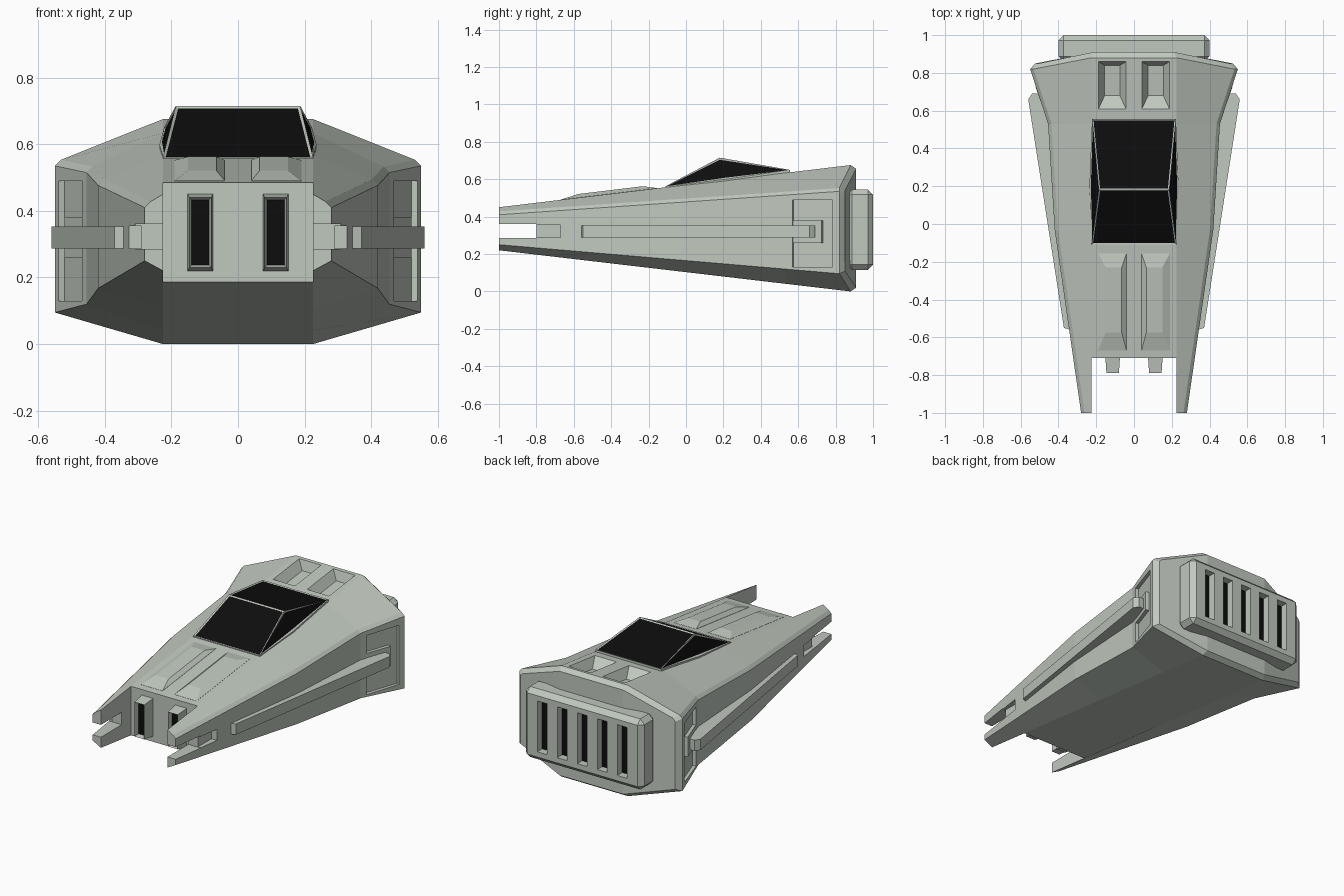
import bpy, bmesh

if "Cube" in bpy.data.objects:
    bpy.data.objects.remove(bpy.data.objects["Cube"])

def material(name, col):
    m = bpy.data.materials.new(name)
    m.diffuse_color = (*col, 1)
    m.use_nodes = True
    m.node_tree.nodes["Principled BSDF"].inputs["Base Color"].default_value = m.diffuse_color
    return m

GREY = material("grey_green_paint", (0.53, 0.58, 0.52))
BLACK = material("black_glass", (0.004, 0.004, 0.004))

def finish(name, bm, mat=GREY):
    bmesh.ops.recalc_face_normals(bm, faces=bm.faces[:])
    me = bpy.data.meshes.new(name)
    bm.to_mesh(me)
    bm.free()
    me.materials.append(mat)
    me.materials.append(BLACK)
    ob = bpy.data.objects.new(name, me)
    bpy.context.collection.objects.link(ob)
    return ob

def loft_bm(loops, caps=True):
    bm = bmesh.new()
    rings = [[bm.verts.new(p) for p in lp] for lp in loops]
    n = len(rings[0])
    for a, b in zip(rings, rings[1:]):
        for i in range(n):
            j = (i + 1) % n
            bm.faces.new((a[i], a[j], b[j], b[i]))
    bm.faces.new(rings[0])
    if caps:
        bm.faces.new(rings[-1])
    return bm, rings

def solid(name, *loops, mat=GREY):
    return finish(name, loft_bm(loops)[0], mat)

def box(name, x0, x1, y0, y1, z0, z1, mat=GREY):
    r = [(x0, y0), (x1, y0), (x1, y1), (x0, y1)]
    return solid(name, [(*p, z0) for p in r], [(*p, z1) for p in r], mat=mat)

def prism(name, plan, s, z0, z1):
    return solid(name, [(x * s, y, z0) for x, y in plan], [(x * s, y, z1) for x, y in plan])

def cut(ob, cutter):
    m = ob.modifiers.new("cut", "BOOLEAN")
    m.operation, m.solver, m.object = "DIFFERENCE", "EXACT", cutter
    bpy.context.view_layer.objects.active = ob
    bpy.ops.object.modifier_apply(modifier=m.name)
    bpy.data.objects.remove(cutter)

def top_z(y):
    return 0.45 + (y + 1) * 0.12

def deck_rect(s, x0, x1, y0, y1, h):
    # rectangle lying parallel to the sloping upper deck
    return [(s * x, y, top_z(y) + h) for x, y in ((x0, y0), (x1, y0), (x1, y1), (x0, y1))]

# Hull: lofted ten-sided section, flared at the tail
def section(yc, yo, xo):
    zu = 0.41 + (yo + 1) * 0.0687
    zl = 0.25 - (yo + 1) * 0.0852
    half = [(0.225, yc, 0.22 - (yc + 1) * 0.117), (xo, yo, zl), (xo, yo, zu),
            (xo - 0.018, yo, zu + 0.018), (0.225, yc, top_z(yc))]
    return half + [(-x, y, z) for x, y, z in reversed(half)]

loops = [section(-1, -1, 0.28), section(-0.03, -0.03, 0.42),
         section(0.53, 0.53, 0.455), section(0.88, 0.82, 0.55)]
loops.append([(x * 0.95, y + 0.03, 0.335 + (z - 0.335) * 0.94) for x, y, z in loops[-1]])
bm, rings = loft_bm(loops, caps=False)
r = rings[-1]
for idx in ((0, 1, 2, 3, 4), (5, 6, 7, 8, 9), (0, 4, 5, 9)):
    bm.faces.new([r[i] for i in idx])
hull = finish("hull", bm)

# Nose gap between the prongs
cut(hull, box("nose_cutter", -0.2245, 0.2245, -1.2, -0.71, -0.1, 0.8))

for s, side in ((1, "right"), (-1, "left")):
    # Prong slots, shallow side pockets and tail panels
    slot = sorted((0.15 * s, 0.5 * s))
    cut(hull, box("slot_cutter", *slot, -1.2, -0.8, 0.285, 0.36))
    pocket = sorted((0.29 * s, 0.5 * s))
    cut(hull, box("pocket_cutter", *pocket, -0.82, -0.67, 0.287, 0.355))
    cut(hull, prism("panel_cutter", [(0.447, 0.575), (0.521, 0.79), (0.65, 0.745), (0.65, 0.53)],
                    s, 0.13, 0.49))
    # Tail deck scoops
    cut(hull, solid("scoop_cutter", deck_rect(s, 0.075, 0.155, 0.68, 0.84, -0.055),
                    deck_rect(s, 0.04, 0.19, 0.605, 0.86, 0.002),
                    deck_rect(s, 0.04, 0.19, 0.605, 0.86, 0.05)))
    # Side rail and its clamp
    prism(side + "_side_rail", [(0.32, -0.565), (0.371, -0.55), (0.56, 0.66), (0.54, 0.69), (0.44, 0.69)],
          s, 0.287, 0.353)
    prism(side + "_rail_clamp", [(0.44, 0.56), (0.467, 0.572), (0.521, 0.725), (0.49, 0.735)],
          s, 0.26, 0.38)
    # Raised hood ridge
    solid(side + "_hood_ridge", deck_rect(s, 0.04, 0.19, -0.67, -0.155, -0.02),
          deck_rect(s, 0.04, 0.19, -0.67, -0.155, 0.001),
          deck_rect(s, 0.065, 0.15, -0.575, -0.23, 0.02))
    # Framed nose intake with a dark recess
    def upright(x0, x1, y, z0, z1):
        return [(s * x, y, z) for x, z in ((x0, z0), (x1, z0), (x1, z1), (x0, z1))]
    bm, rings = loft_bm([upright(0.08, 0.146, -0.79, 0.23, 0.44),
                         upright(0.074, 0.152, -0.70, 0.218, 0.452)])
    bmesh.ops.recalc_face_normals(bm, faces=bm.faces[:])
    front = min(bm.faces, key=lambda f: f.calc_center_median().y)
    bmesh.ops.inset_region(bm, faces=[front], thickness=0.01)
    bmesh.ops.translate(bm, verts=front.verts[:], vec=(0, 0.03, 0))
    front.material_index = 1
    finish(side + "_nose_intake", bm)

# Canopy: faceted frame with inset glass panes
half = [(0.225, -0.11, 0.562), (0.236, 0.2, 0.598), (0.222, 0.555, 0.65)]
rim = half + [(-x, y, z) for x, y, z in reversed(half)]
bm = bmesh.new()
v = [bm.verts.new(p) for p in rim]
low = [bm.verts.new((x, y, z - 0.04)) for x, y, z in rim]
pr, pl = bm.verts.new((0.187, 0.18, 0.715)), bm.verts.new((-0.187, 0.18, 0.715))
panes = [bm.faces.new(f) for f in ((v[5], v[0], pr, pl), (pl, pr, v[2], v[3]),
                                   (v[0], v[1], v[2], pr), (v[3], v[4], v[5], pl))]
for i in range(6):
    j = (i + 1) % 6
    bm.faces.new((v[i], low[i], low[j], v[j]))
bm.faces.new(low)
bmesh.ops.recalc_face_normals(bm, faces=bm.faces[:])
bmesh.ops.inset_individual(bm, faces=panes, thickness=0.011, depth=-0.004)
for f in panes:
    f.material_index = 1
finish("canopy", bm)

# Engine block with five dark exhaust slots
engine = box("engine_block", -0.4, 0.4, 0.86, 1.0, 0.115, 0.545)
bm = bmesh.new()
bm.from_mesh(engine.data)
bmesh.ops.bevel(bm, geom=bm.edges[:], offset=0.028, segments=1, affect="EDGES")
bm.to_mesh(engine.data)
bm.free()
for i in range(5):
    x = (i - 2) * 0.135
    cut(engine, box("exhaust_cutter", x - 0.033, x + 0.033, 0.95, 1.1, 0.175, 0.485))
    box("exhaust_slot_%d" % (i + 1), x - 0.032, x + 0.032, 0.94, 0.955, 0.176, 0.484, mat=BLACK)
